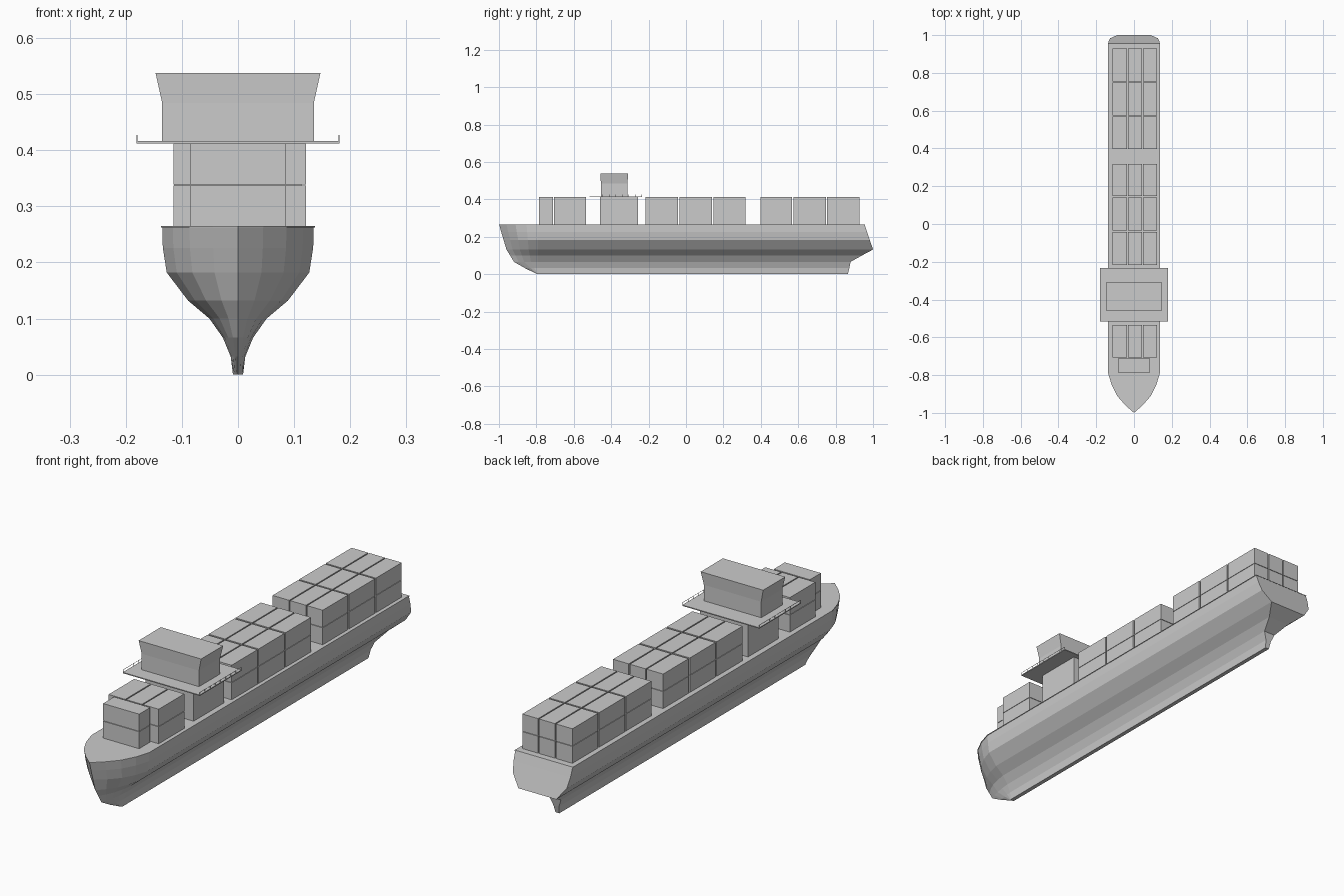
import bpy, bmesh

if "Cube" in bpy.data.objects:
    bpy.data.objects.remove(bpy.data.objects["Cube"])

grey = bpy.data.materials.new("light_grey")
grey.diffuse_color = (0.6, 0.6, 0.6, 1)
grey.use_nodes = True
grey.node_tree.nodes["Principled BSDF"].inputs["Base Color"].default_value = grey.diffuse_color


def make(name, bm):
    bmesh.ops.recalc_face_normals(bm, faces=bm.faces)
    me = bpy.data.meshes.new(name)
    bm.to_mesh(me)
    bm.free()
    me.materials.append(grey)
    ob = bpy.data.objects.new(name, me)
    bpy.context.collection.objects.link(ob)
    return ob


def loft(name, rings):
    """Skin a stack of closed rings and cap both ends."""
    bm = bmesh.new()
    vs = [[bm.verts.new(p) for p in r] for r in rings]
    n = len(rings[0])
    for a, b in zip(vs, vs[1:]):
        for i in range(n):
            j = (i + 1) % n
            bm.faces.new((a[i], a[j], b[j], b[i]))
    bm.faces.new(vs[0])
    bm.faces.new(vs[-1])
    return make(name, bm)


def rect(x0, x1, y0, y1, z):
    return [(x0, y0, z), (x1, y0, z), (x1, y1, z), (x0, y1, z)]


def box(name, x0, x1, y0, y1, z0, z1):
    return loft(name, [rect(x0, x1, y0, y1, z0), rect(x0, x1, y0, y1, z1)])


# Hull: height, half width, stem y, stern y for each waterline
LEVELS = [
    (0.000, 0.009, -0.795, 0.865), (0.032, 0.013, -0.86, 0.873),
    (0.066, 0.027, -0.92, 0.88), (0.100, 0.051, -0.94, 0.94),
    (0.132, 0.089, -0.96, 1.00), (0.182, 0.127, -0.975, 0.983),
    (0.226, 0.134, -0.988, 0.968), (0.262, 0.135, -0.998, 0.956),
    (0.262, 0.137, -1.0, 0.957), (0.265, 0.137, -1.0, 0.956)]
BOW = [(1, 1), (0.86, 0.7), (0.64, 0.42), (0.33, 0.19)]   # width, length fractions


def waterline(z, w, stem, stern):
    full = -0.79
    side = [(w, stern)] + [(w * s, stem + (full - stem) * t) for s, t in BOW]
    pts = side + [(0, stem)] + [(-x, y) for x, y in reversed(side)]
    return [(x, y, z) for x, y in pts]


loft("hull", [waterline(*lv) for lv in LEVELS])

# Container stacks: two tiers on the deck
TIERS = [(0.265, 0.337), (0.339, 0.412)]
COLUMNS = [(-0.115, -0.037), (-0.032, 0.042), (0.047, 0.121)]
BAYS = [(0.755, 0.928), (0.575, 0.748), (0.397, 0.568),
        (0.147, 0.318), (-0.034, 0.139), (-0.216, -0.042), (-0.706, -0.534)]
for y0, y1 in BAYS:
    for x0, x1 in COLUMNS:
        for z0, z1 in TIERS:
            box("container", x0, x1, y0, y1, z0, z1)

# Crosswise containers at the bow
for z0, z1 in TIERS:
    box("bow_container", -0.085, 0.085, -0.786, -0.712, z0, z1)

# Superstructure, bridge deck and flared bridge house
box("deckhouse", -0.113, 0.113, -0.46, -0.256, 0.265, 0.412)
box("bridge_deck", -0.181, 0.181, -0.516, -0.234, 0.412, 0.416)
loft("bridge_house", [rect(-0.135, 0.135, -0.455, -0.313, 0.416),
                      rect(-0.135, 0.135, -0.455, -0.313, 0.484),
                      rect(-0.147, 0.147, -0.458, -0.309, 0.538)])

# Thin wing railings
R = 0.0006
for s in (-1, 1):
    x = s * 0.180
    box("railing_bar", x - R, x + R, -0.515, -0.235, 0.426, 0.427)
    for i in range(9):
        y = -0.514 + i * 0.278 / 8
        box("railing_post", x - R, x + R, y - R, y + R, 0.416, 0.426)
